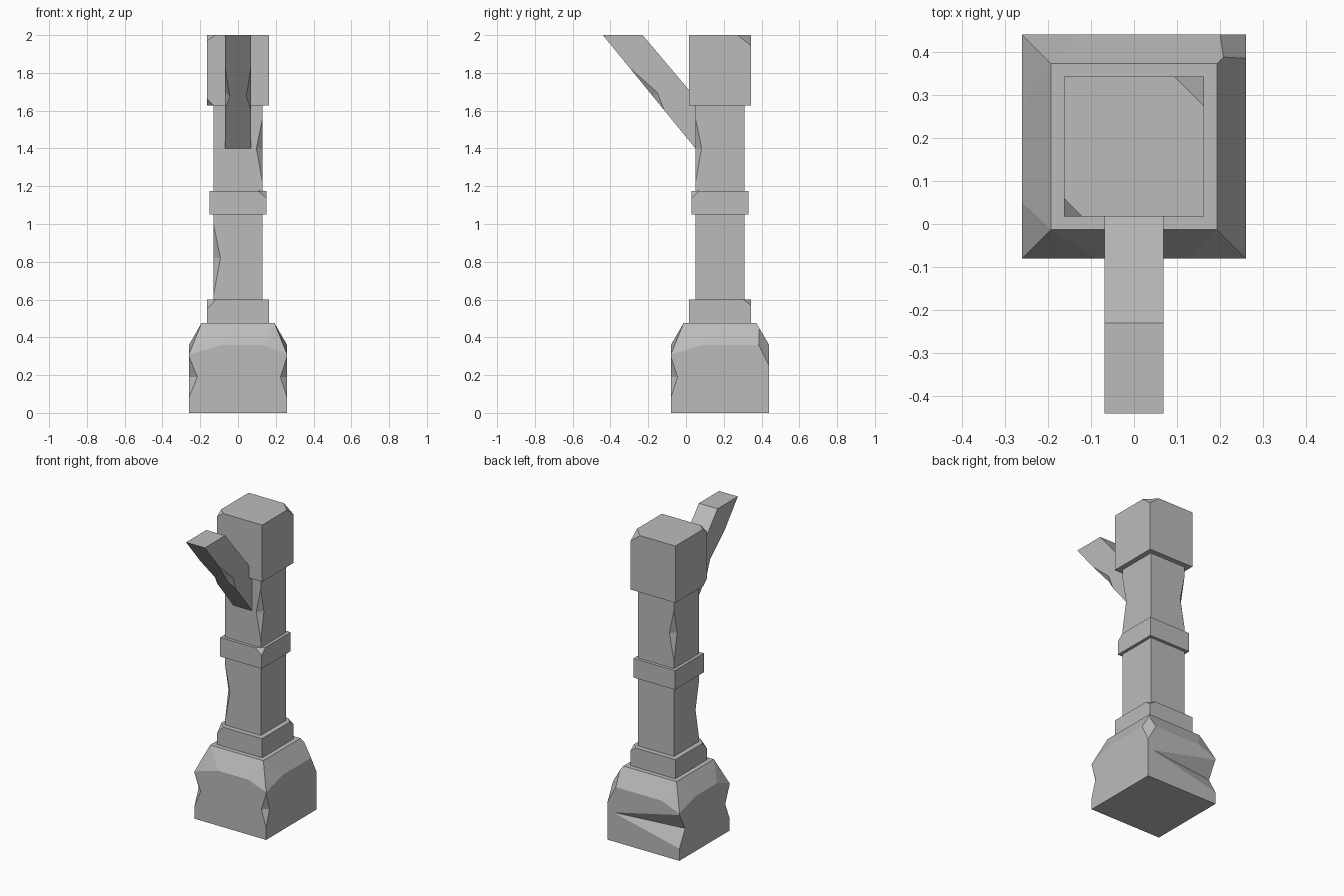
import bpy, bmesh
from mathutils import Vector

cube = bpy.data.objects.get("Cube")
if cube:
    bpy.data.objects.remove(cube, do_unlink=True)

GREY = (0.5, 0.5, 0.5, 1)
stone = bpy.data.materials.new("grey stone")
stone.use_nodes = True
stone.diffuse_color = GREY
stone.node_tree.nodes["Principled BSDF"].inputs["Base Color"].default_value = GREY

CY = 0.18  # the post's axis sits behind the origin


def finish(name, bm):
    bmesh.ops.recalc_face_normals(bm, faces=bm.faces)
    mesh = bpy.data.meshes.new(name)
    bm.to_mesh(mesh)
    bm.free()
    mesh.materials.append(stone)
    obj = bpy.data.objects.new(name, mesh)
    bpy.context.collection.objects.link(obj)
    return obj


def chip(bm, corner, a, b, c):
    """Slice off a corner with the plane through a, b, c and cap the cut."""
    corner, a, b, c = map(Vector, (corner, a, b, c))
    normal = (b - a).cross(c - a).normalized()
    if normal.dot(corner - a) < 0:
        normal.negate()
    geom = bm.verts[:] + bm.edges[:] + bm.faces[:]
    cut = bmesh.ops.bisect_plane(bm, geom=geom, plane_co=a, plane_no=normal, clear_outer=True)
    edges = [e for e in cut["geom_cut"] if isinstance(e, bmesh.types.BMEdge)]
    bmesh.ops.contextual_create(bm, geom=edges)


def block(name, half, z0, z1, chips=()):
    """Square block; each chip is (x sign, y sign, is top, dx, dy, dz)."""
    bm = bmesh.new()
    bmesh.ops.create_cube(bm, size=1)
    for v in bm.verts:
        v.co = (v.co.x * 2 * half, CY + v.co.y * 2 * half, z1 if v.co.z > 0 else z0)
    for sx, sy, top, dx, dy, dz in chips:
        p = Vector((sx * half, CY + sy * half, z1 if top else z0))
        chip(bm, p, p - Vector((sx * dx, 0, 0)), p - Vector((0, sy * dy, 0)),
             p + Vector((0, 0, -dz if top else dz)))
    return finish(name, bm)


def notch(obj, top, bottom, a, b):
    """Carve a V-shaped dent in an edge: from top and bottom in to line a-b."""
    top, bottom, a, b = map(Vector, (top, bottom, a, b))
    mid, w = (a + b) / 2, b - a
    section = [mid, mid + 2 * (top - mid), mid + 2 * (bottom - mid)]
    bm = bmesh.new()
    p = [bm.verts.new(q - w) for q in section]
    q = [bm.verts.new(r + w) for r in section]
    bm.faces.new(p)
    bm.faces.new(q)
    for i in range(3):
        j = (i + 1) % 3
        bm.faces.new((p[i], p[j], q[j], q[i]))
    cutter = finish("notch_cutter", bm)
    cutter.hide_render = True
    mod = obj.modifiers.new("notch", "BOOLEAN")
    mod.operation, mod.solver, mod.object = "DIFFERENCE", "EXACT", cutter
    bpy.context.view_layer.objects.active = obj
    bpy.ops.object.modifier_apply(modifier=mod.name)
    bpy.data.objects.remove(cutter, do_unlink=True)


def corner_notch(obj, half, sx, sy, z0, zm, z1, dx, dy):
    x, y = sx * half, CY + sy * half
    notch(obj, (x, y, z1), (x, y, z0), (x - sx * dx, y, zm), (x, y - sy * dy, zm))


# Base boulder: straight walls, drooping shoulder corners, sloped top
R, TOP = 0.26, 0.193
signs = [(-1, -1), (1, -1), (1, 1), (-1, 1)]
droop = [0.31, 0.31, 0.36, 0.31]
bm = bmesh.new()
low = [bm.verts.new((x * R, CY + y * R, 0)) for x, y in signs]
shoulder = [bm.verts.new((x * R, CY + y * R, z)) for (x, y), z in zip(signs, droop)]
high = [bm.verts.new((x * TOP, CY + y * TOP, 0.475)) for x, y in signs]
for i in range(4):
    j = (i + 1) % 4
    m, n = [bm.verts.new(low[i].co.lerp(low[j].co, t) + Vector((0, 0, 0.36))) for t in (0.33, 0.75)]
    bm.faces.new((low[i], low[j], shoulder[j], n, m, shoulder[i]))
    bm.faces.new((m, n, high[j], high[i]))
    bm.faces.new((shoulder[i], m, high[i]))
    bm.faces.new((n, shoulder[j], high[j]))
bm.faces.new(low)
bm.faces.new(high)
bmesh.ops.remove_doubles(bm, verts=bm.verts, dist=0.0001)
bmesh.ops.recalc_face_normals(bm, faces=bm.faces)
chip(bm, (R, 0.44, 0.36), (0.2, 0.44, 0.36), (R, 0.385, 0.36), (R, 0.44, 0.25))
base = finish("base", bm)
corner_notch(base, R, -1, -1, 0.08, 0.19, 0.3, 0.045, 0.045)
corner_notch(base, R, 1, -1, 0.08, 0.19, 0.3, 0.035, 0.035)
corner_notch(base, R, -1, 1, 0.08, 0.19, 0.3, 0.48, 0.06)

# Stacked post
block("plinth", 0.163, 0.475, 0.6, [(-1, -1, 1, 0.045, 0.045, 0.05), (1, 1, 1, 0.04, 0.04, 0.03)])
shaft = block("shaft", 0.13, 0.59, 1.64)
corner_notch(shaft, 0.13, -1, -1, 0.62, 0.82, 1.0, 0.037, 0.037)
corner_notch(shaft, 0.13, 1, -1, 1.22, 1.4, 1.56, 0.033, 0.033)
corner_notch(shaft, 0.13, -1, 1, 1.22, 1.4, 1.56, 0.033, 0.033)
block("middle_band", 0.15, 1.05, 1.175, [(1, -1, 1, 0.045, 0.04, 0.037)])
block("cap", 0.163, 1.628, 2.0, [(1, 1, 1, 0.07, 0.07, 0.055),
                                 (-1, -1, 1, 0.043, 0.043, 0.03),
                                 (-1, -1, 0, 0.035, 0.035, 0.035)])

# Slanted arm reaching forward, with dents along its lower edges
W = 0.068
profile = [(-0.44, 2), (-0.23, 2), (0.1, 1.61), (0.1, 1.4), (0.05, 1.4)]
bm = bmesh.new()
face = bm.faces.new([bm.verts.new((-W, y, z)) for y, z in profile])
ext = bmesh.ops.extrude_face_region(bm, geom=[face])
bmesh.ops.translate(bm, vec=(2 * W, 0, 0), verts=[v for v in ext["geom"] if isinstance(v, bmesh.types.BMVert)])
arm = finish("slanted_arm", bm)
edge_start, edge_end = Vector((0, -0.44, 2)), Vector((0, 0.05, 1.4))
for s in (-1, 1):
    side = Vector((s * W, 0, 0))
    t, m, b = [edge_start.lerp(edge_end, f) + side for f in (0.29, 0.54, 0.66)]
    notch(arm, t, b, m - Vector((s * 0.024, 0, 0)), m + Vector((0, 0.024, 0.02)))
